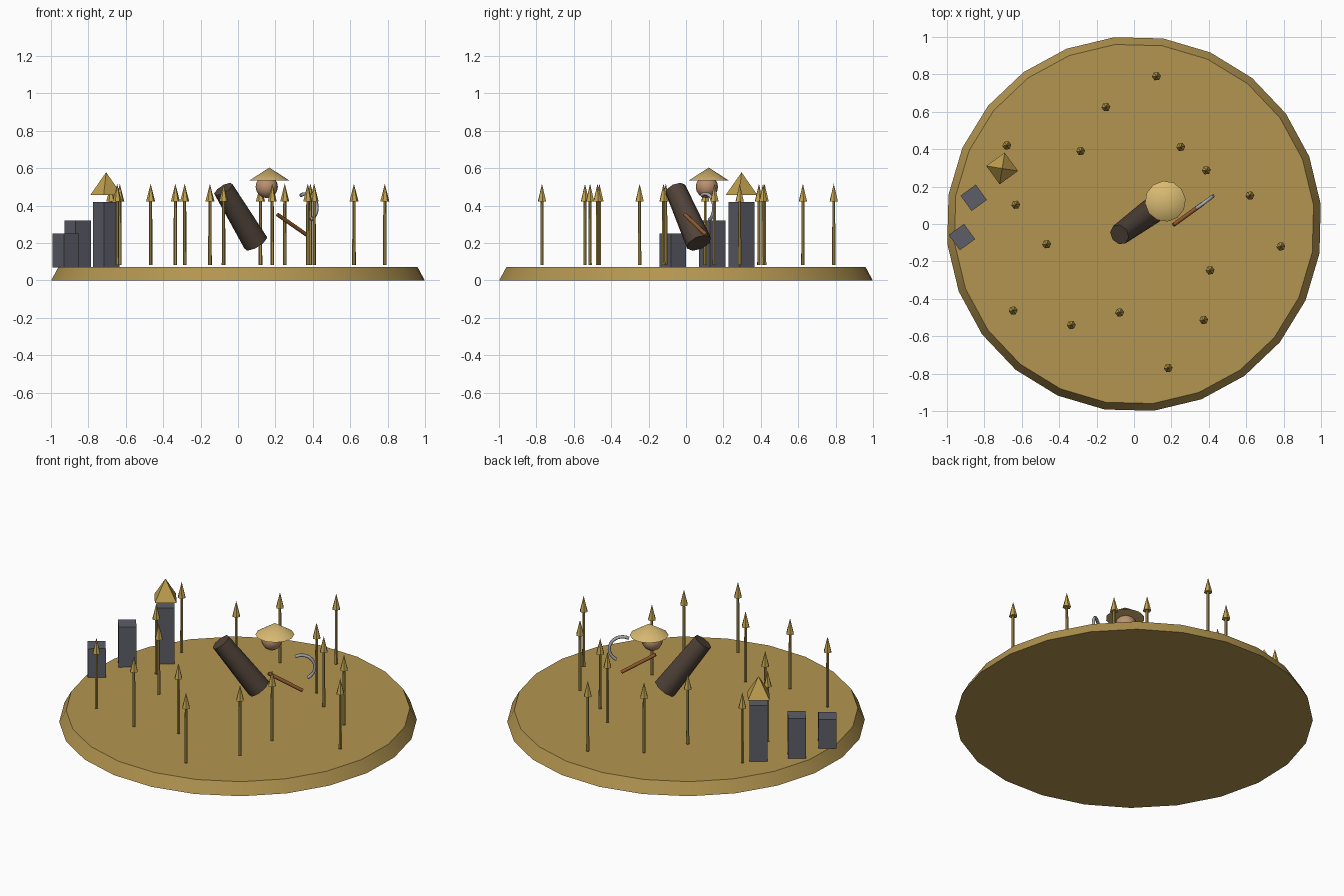
import bpy, math
from mathutils import Vector

if "Cube" in bpy.data.objects:
    bpy.data.objects.remove(bpy.data.objects["Cube"])

TURN = math.radians(36)          # whole scene is turned by this angle
SIDE = Vector((math.cos(TURN), math.sin(TURN), 0))
NORMAL = Vector((-math.sin(TURN), math.cos(TURN), 0))


def material(name, rgb):
    m = bpy.data.materials.new(name)
    m.diffuse_color = (*rgb, 1)
    m.use_nodes = True
    m.node_tree.nodes["Principled BSDF"].inputs["Base Color"].default_value = m.diffuse_color
    return m


FIELD = material("field", (0.45, 0.30, 0.08))
STALK = material("stalk", (0.40, 0.28, 0.07))
GOLD = material("gold", (0.55, 0.37, 0.08))
STONE = material("stone", (0.11, 0.11, 0.14))
CLOTH = material("cloth", (0.08, 0.055, 0.04))
SKIN = material("skin", (0.50, 0.28, 0.16))
STRAW = material("straw", (0.69, 0.49, 0.17))
WOOD = material("wood", (0.28, 0.10, 0.025))
STEEL = material("steel", (0.40, 0.41, 0.44))


def finish(name, mat, smooth=None):
    ob = bpy.context.object
    ob.name = name
    ob.data.materials.append(mat)
    if smooth:
        bpy.ops.object.shade_smooth_by_angle(angle=math.radians(smooth))
    return ob


def taper(name, a, b, r1, r2, sides, mat, smooth=None, spin=TURN):
    """Cone, frustum or cylinder running from point a to point b."""
    a, b = Vector(a), Vector(b)
    d = b - a
    bpy.ops.mesh.primitive_cone_add(vertices=sides, radius1=r1, radius2=r2,
                                    depth=d.length, location=(a + b) / 2)
    ob = bpy.context.object
    if abs(d.x) + abs(d.y) < 1e-6:
        ob.rotation_euler.z = spin
    else:
        ob.rotation_euler = d.to_track_quat('Z', 'Y').to_euler()
    return finish(name, mat, smooth)


def plane_point(u, v, z):
    """Point given along and across the turned scene axis."""
    p = SIDE * u + NORMAL * v
    return Vector((p.x, p.y, z))


# round field
taper("field_base", (0, 0, 0), (0, 0, 0.072), 1.004, 0.965, 24, FIELD, 30)

# grain stalks with pointed ears
STALKS = [(.12, .79), (-.15, .625), (-.68, .42), (-.285, .39), (.25, .412),
          (.387, .287), (.62, .152), (-.632, .103), (-.467, -.108),
          (.785, -.12), (.407, -.248), (-.646, -.463), (-.335, -.54),
          (-.077, -.473), (.373, -.513), (.183, -.77)]
for x, y in STALKS:
    taper("grain_stalk", (x, y, .083), (x, y, .43), .010, .008, 6, STALK)
    taper("grain_ear", (x, y, .423), (x, y, .517), .024, 0, 6, GOLD)

# stone towers and the pointed roof over the tallest
for x, y, top in [(-.705, .297, .42), (-.857, .14, .32), (-.92, -.07, .25)]:
    bpy.ops.mesh.primitive_cube_add(size=1, location=(x, y, (top + .07) / 2))
    ob = finish("stone_tower", STONE)
    ob.scale = (.101, .101, top - .07)
    ob.rotation_euler.z = TURN
taper("tower_roof", (-.705, .297, .456), (-.705, .297, .578), .086, 0, 4,
      GOLD, spin=TURN + math.pi / 4)

# bent worker: body, head and wide hat
taper("body", plane_point(.118, 0, .2), plane_point(-.096, 0, .488),
      .070, .057, 8, CLOTH, 60)
bpy.ops.mesh.primitive_uv_sphere_add(segments=12, ring_count=8, radius=.06,
                                     location=plane_point(.19, 0, .5),
                                     rotation=(0, 0, TURN))
finish("head", SKIN, 60)
taper("straw_hat", plane_point(.207, 0, .533), plane_point(.207, 0, .603),
      .109, 0, 12, STRAW, 40)

# sickle handle
taper("sickle_handle", plane_point(.168, -.128, .352),
      plane_point(.36, -.128, .244), .011, .011, 8, WOOD, 60)

# sickle blade: tube swept along half a circle
curve = bpy.data.curves.new("sickle_blade", 'CURVE')
curve.dimensions = '3D'
curve.bevel_depth = .0095
curve.bevel_resolution = 1
curve.use_fill_caps = True
spline = curve.splines.new('POLY')
STEPS = 12
spline.points.add(STEPS)
for i, p in enumerate(spline.points):
    t = math.radians(-63 + 182 * i / STEPS)
    p.co = (*plane_point(.355 + .074 * math.cos(t), -.128,
                         .389 + .074 * math.sin(t)), 1)
curve.materials.append(STEEL)
bpy.context.collection.objects.link(bpy.data.objects.new("sickle_blade", curve))
